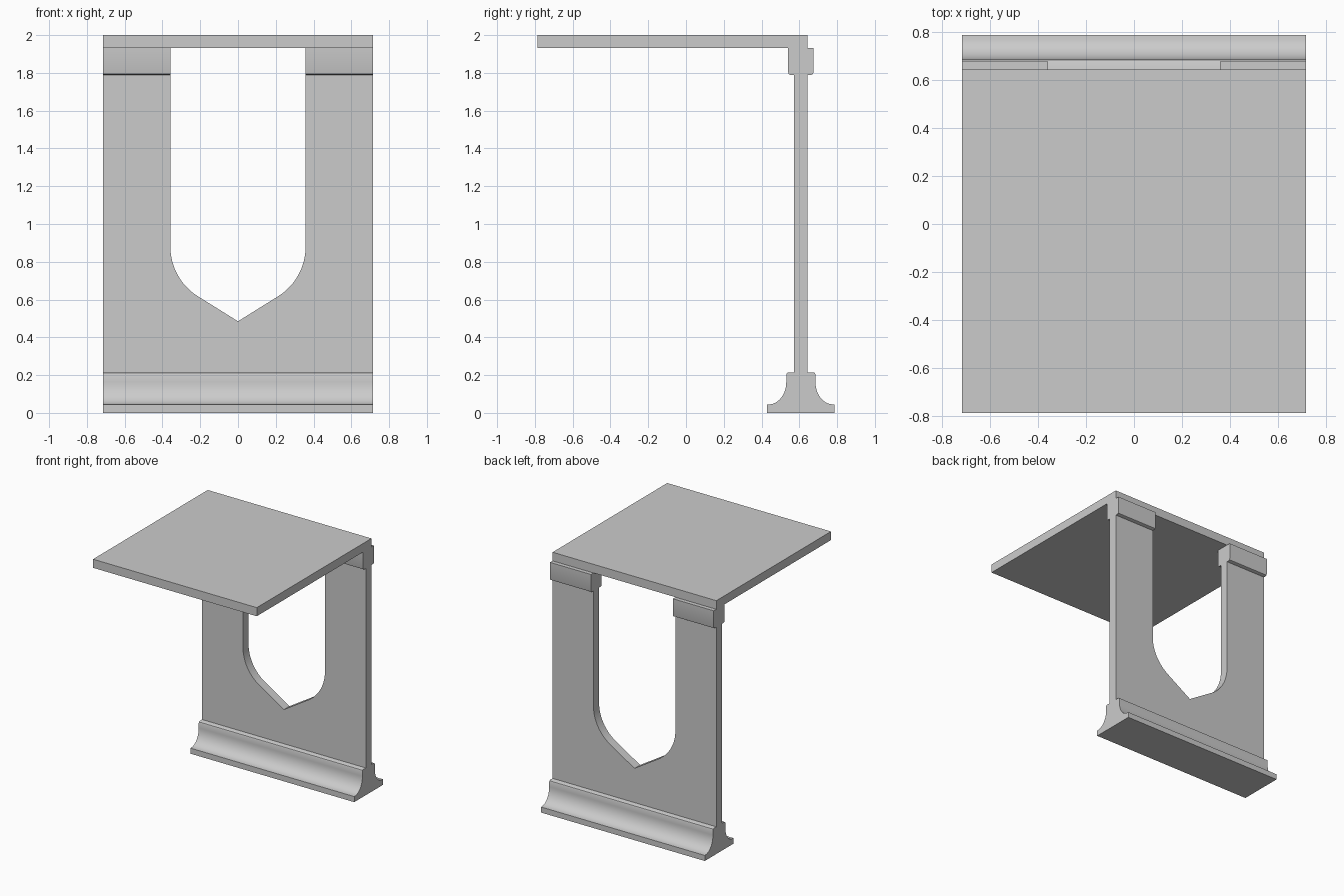
import bpy, bmesh
from math import sin, cos, pi, radians

cube = bpy.data.objects.get("Cube")
if cube:
    bpy.data.objects.remove(cube)

grey = bpy.data.materials.new("stone_grey")
grey.use_nodes = True
colour = (0.6, 0.6, 0.6, 1)
grey.diffuse_color = colour
grey.node_tree.nodes["Principled BSDF"].inputs["Base Color"].default_value = colour

W = 0.715      # half width of the whole model
OPEN = 0.358   # half width of the opening
YC = 0.608     # middle of the upright panel
T = 0.035      # half thickness of the panel
SLAB_Z = 1.932


def extrude(name, outline, place, start, end):
    """Extrude a 2D outline between two depths; place maps (a, b, depth) to xyz."""
    bm = bmesh.new()
    near = [bm.verts.new(place(a, b, start)) for a, b in outline]
    far = [bm.verts.new(place(a, b, end)) for a, b in outline]
    bm.faces.new(near)
    bm.faces.new(far[::-1])
    for i in range(len(outline)):
        bm.faces.new((near[i - 1], near[i], far[i], far[i - 1]))
    bmesh.ops.recalc_face_normals(bm, faces=bm.faces)
    mesh = bpy.data.meshes.new(name)
    bm.to_mesh(mesh)
    bm.free()
    mesh.materials.append(grey)
    obj = bpy.data.objects.new(name, mesh)
    bpy.context.collection.objects.link(obj)
    bpy.ops.object.select_all(action='DESELECT')
    obj.select_set(True)
    bpy.context.view_layer.objects.active = obj
    bpy.ops.object.shade_smooth_by_angle(angle=radians(30))


def front(a, b, d):      # outline in x and z, depth along y
    return (a, d, b)


def side(a, b, d):       # outline in y (from the panel middle) and z, depth along x
    return (d, YC + a, b)


def mirror(half):
    return [(-a, b) for a, b in reversed(half)]


# Upright panel, open at the top with curved shoulders meeting in a point
r, spring = 0.31, 0.88
curve = [(OPEN - r + r * cos(t), spring - r * sin(t))
         for t in (radians(57) * i / 12 for i in range(13))]
half = [(W, 0.1), (W, SLAB_Z), (OPEN, SLAB_Z)] + curve
extrude("upright_panel", half + [(0, 0.485)] + mirror(half), front, YC - T, YC + T)

# Flat top slab
slab = [(-W, SLAB_Z), (W, SLAB_Z), (W, 2), (-W, 2)]
extrude("top_slab", slab, front, -0.787, YC + T)

# Moulded foot with a hollow curve on both faces
hollow = [(0.17 - 0.093 * cos(t), 0.165 - 0.12 * sin(t))
          for t in (pi / 2 * (1 - i / 12) for i in range(13))]
foot = [(0.179, 0), (0.179, 0.044)] + hollow
foot += [(0.077, 0.203), (0.074, 0.211), (0.067, 0.215)]
extrude("moulded_foot", foot + mirror(foot), side, -W, W)

# Capital blocks around the top of each leg
cap = [(0.057, 1.79), (0.064, 1.794), (0.067, 1.803), (0.067, SLAB_Z)]
for name, x0, x1 in (("left_capital", OPEN, W), ("right_capital", -W, -OPEN)):
    extrude(name, cap + mirror(cap), side, x0, x1)
